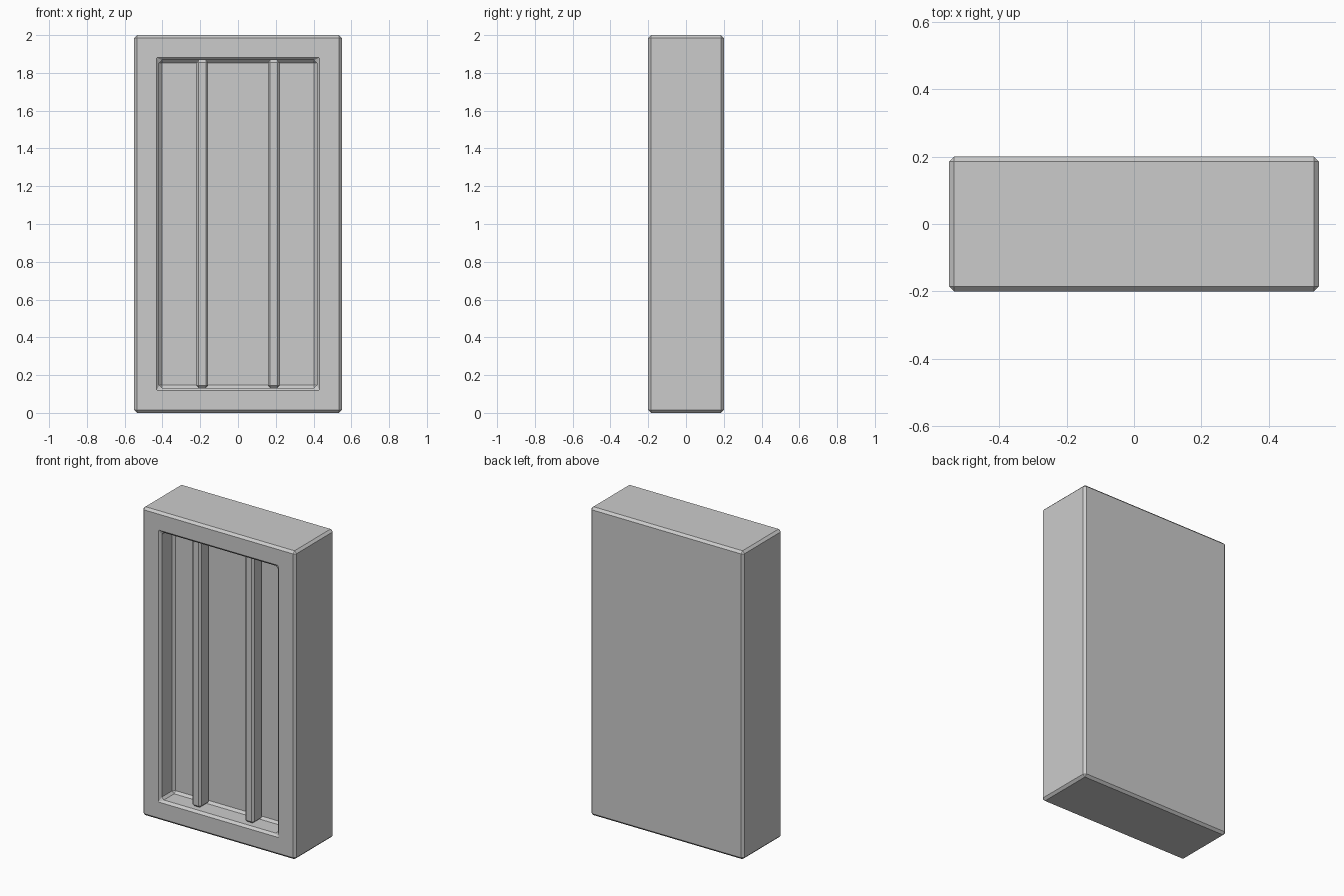
import bpy, bmesh
from mathutils import Matrix, Vector

if "Cube" in bpy.data.objects:
    bpy.data.objects.remove(bpy.data.objects["Cube"])


def box_mesh(size, centre):
    bm = bmesh.new()
    bmesh.ops.create_cube(bm, size=1.0, matrix=Matrix.Translation(centre)
                          @ Matrix.Diagonal((*size, 1.0)))
    return bm


def finish(bm, name, bevel):
    # Single-segment chamfer on every hard edge
    bmesh.ops.recalc_face_normals(bm, faces=bm.faces)
    mesh = bpy.data.meshes.new(name)
    bm.to_mesh(mesh)
    bm.free()
    obj = bpy.data.objects.new(name, mesh)
    bpy.context.collection.objects.link(obj)
    mod = obj.modifiers.new("chamfer", 'BEVEL')
    mod.width = bevel
    mod.segments = 1
    mod.limit_method = 'ANGLE'
    return obj


# Solid casing with a rectangular recess pushed into the front
bm = box_mesh((1.1, 0.4, 2.0), (0, 0, 1))
front = min(bm.faces, key=lambda f: f.calc_center_median().y)
bmesh.ops.inset_region(bm, faces=[front], thickness=0.133, use_even_offset=True)
result = bmesh.ops.extrude_face_region(bm, geom=[front])
verts = [v for v in result["geom"] if isinstance(v, bmesh.types.BMVert)]
bmesh.ops.translate(bm, verts=verts, vec=Vector((0, 0.135, 0)))
if front.is_valid:
    bmesh.ops.delete(bm, geom=[front], context='FACES_ONLY')
finish(bm, "casing", 0.015)

# Two upright bars standing inside the recess
for side, label in ((-1, "left"), (1, "right")):
    bar = box_mesh((0.063, 0.095, 1.734), (side * 0.19, -0.1125, 1.0))
    finish(bar, label + "_bar", 0.012)
